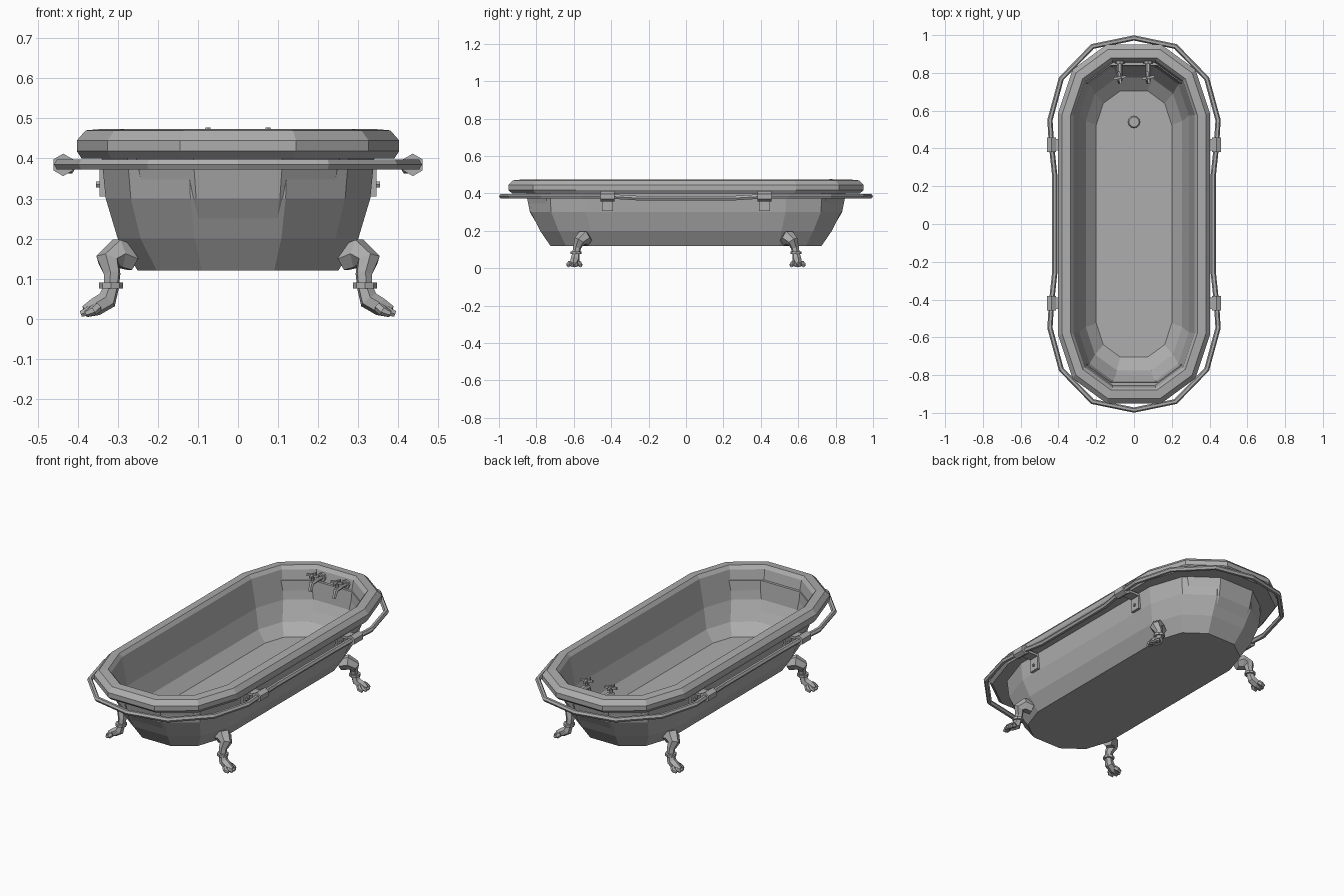
import bpy, bmesh, math
from mathutils import Matrix, Vector

if "Cube" in bpy.data.objects:
    bpy.data.objects.remove(bpy.data.objects["Cube"])

grey = bpy.data.materials.new("enamel_grey")
grey.use_nodes = True
COLOUR = (0.42, 0.42, 0.42, 1)
grey.diffuse_color = COLOUR
grey.node_tree.nodes["Principled BSDF"].inputs["Base Color"].default_value = COLOUR


def add_object(name, mesh):
    obj = bpy.data.objects.new(name, mesh)
    mesh.materials.clear()
    mesh.materials.append(grey)
    bpy.context.scene.collection.objects.link(obj)
    return obj


def from_bmesh(name, bm):
    bmesh.ops.recalc_face_normals(bm, faces=bm.faces)
    mesh = bpy.data.meshes.new(name)
    bm.to_mesh(mesh)
    bm.free()
    return add_object(name, mesh)


def tube(name, points, cyclic=False):
    """Six-sided tube through (x, y, z, radius) points."""
    curve = bpy.data.curves.new(name, "CURVE")
    curve.dimensions = "3D"
    curve.bevel_depth = 1
    curve.bevel_resolution = 1
    curve.use_fill_caps = True
    spline = curve.splines.new("POLY")
    spline.points.add(len(points) - 1)
    for p, (x, y, z, r) in zip(spline.points, points):
        p.co = (x, y, z, 1)
        p.radius = r
    spline.use_cyclic_u = cyclic
    spline.use_smooth = False
    temp = bpy.data.objects.new(name + "_path", curve)
    mesh = bpy.data.meshes.new_from_object(temp)
    bpy.data.objects.remove(temp)
    for f in mesh.polygons:
        f.use_smooth = False
    return add_object(name, mesh)


def box(name, centre, size, turn=0.0, axis="Z"):
    bm = bmesh.new()
    bmesh.ops.create_cube(bm, size=1)
    bm.transform(Matrix.Translation(centre) @ Matrix.Rotation(turn, 4, axis)
                 @ Matrix.Diagonal((*size, 1)))
    return from_bmesh(name, bm)


def prism(name, centre, radius, depth, sides=8, axis="Z", top=None):
    bm = bmesh.new()
    bmesh.ops.create_cone(bm, cap_ends=True, segments=sides, radius1=radius,
                          radius2=radius if top is None else top, depth=depth)
    turn = {"Z": Matrix(), "X": Matrix.Rotation(math.pi / 2, 4, "Y"),
            "Y": Matrix.Rotation(math.pi / 2, 4, "X")}[axis]
    bm.transform(Matrix.Translation(centre) @ turn)
    return from_bmesh(name, bm)


def oval(a, b, z):
    """Twelve-point outline: half width a, half length b."""
    quarter = [(a, b - 0.9 * a), (0.81 * a, b - 0.33 * a), (0.36 * a, b)]
    half = quarter + [(-x, y) for x, y in reversed(quarter)]
    return [(x, y, z) for x, y in half + [(-x, -y) for x, y in half]]


# Tub: outer wall, rolled rim, inner wall and floor
section = [(0.25, 0.725, 0.12), (0.30, 0.78, 0.20), (0.33, 0.83, 0.30),
           (0.34, 0.84, 0.40), (0.39, 0.93, 0.40), (0.402, 0.95, 0.418),
           (0.402, 0.95, 0.445), (0.38, 0.925, 0.47), (0.335, 0.88, 0.474),
           (0.32, 0.865, 0.455), (0.29, 0.835, 0.30), (0.255, 0.775, 0.20),
           (0.20, 0.705, 0.145)]
bm = bmesh.new()
rings = [[bm.verts.new(p) for p in oval(*s)] for s in section]
for low, high in zip(rings, rings[1:]):
    for i in range(len(low)):
        j = (i + 1) % len(low)
        bm.faces.new((low[i], low[j], high[j], high[i]))
bm.faces.new(rings[0][::-1])
bm.faces.new(rings[-1])
from_bmesh("tub", bm)

# Rail around the rim, dipping along the sides
side = [(0.22, 0.94, 0.385), (0.385, 0.77, 0.385), (0.445, 0.55, 0.385),
        (0.437, 0.42, 0.385), (0.42, 0.26, 0.375)]
right = side + [(x, -y, z) for x, y, z in reversed(side)]
loop = [(0, 0.985, 0.385)] + right + [(0, -0.985, 0.385)]
loop += [(-x, y, z) for x, y, z in reversed(right)]
tube("rail", [(*p, 0.014) for p in loop], cyclic=True)

# Leg path, from the tub down to the foot
leg = [(0.262, 0.535, 0.15, 0.034), (0.30, 0.55, 0.163, 0.04),
       (0.325, 0.57, 0.145, 0.031), (0.314, 0.582, 0.112, 0.022),
       (0.316, 0.588, 0.08, 0.020), (0.326, 0.592, 0.047, 0.025),
       (0.355, 0.597, 0.030, 0.023), (0.382, 0.60, 0.018, 0.015)]

for sx, side_name in ((1, "left"), (-1, "right")):
    for sy, end_name in ((-1, "front"), (1, "back")):
        tag = f"{end_name}_{side_name}_"

        # Claw foot: leg, collar and toes
        tube(tag + "leg", [(sx * x, sy * y, z, r) for x, y, z, r in leg])
        prism(tag + "collar", (sx * 0.317, sy * 0.588, 0.083), 0.03, 0.014)
        for k in range(4):
            off = (k - 1.5) * 0.021
            reach = 0.398 - 0.012 * abs(k - 1.5)
            y = sy * 0.597 + off
            tube(tag + f"toe_{k + 1}",
                 [(sx * 0.35, sy * 0.597 + off * 0.7, 0.030, 0.013),
                  (sx * (reach - 0.018), y, 0.019, 0.013),
                  (sx * reach, y, 0.012, 0.008)])

        # Rail bracket: clamp, arm, wall plate and bolt
        y = sy * 0.42
        prism(tag + "clamp", (sx * 0.436, y, 0.384), 0.028, 0.075, 6, "Y")
        box(tag + "bracket_arm", (sx * 0.385, y, 0.387), (0.10, 0.06, 0.014))
        box(tag + "bracket_plate", (sx * 0.338, y, 0.345), (0.016, 0.06, 0.08))
        prism(tag + "bolt", (sx * 0.348, y, 0.335), 0.008, 0.012, 6, "X")

    # Tap: wall flange, body with spout, stem and cross handle
    x = sx * 0.075
    tag = side_name + "_tap_"
    prism(tag + "flange", (x, 0.855, 0.425), 0.024, 0.014, 8, "Y")
    tube(tag + "body", [(x, 0.865, 0.425, 0.013), (x, 0.80, 0.43, 0.015),
                        (x, 0.765, 0.425, 0.014), (x, 0.748, 0.385, 0.010)])
    prism(tag + "stem", (x, 0.775, 0.448), 0.009, 0.04, 6)
    for k in range(2):
        box(tag + f"handle_{k + 1}", (x, 0.775, 0.465), (0.066, 0.013, 0.012),
            math.radians(10 + 90 * k))
    prism(tag + "knob", (x, 0.775, 0.470), 0.011, 0.014, 6, top=0.007)

# Drain: raised ring and plug in the floor
prism("drain_ring", (0, 0.54, 0.148), 0.033, 0.01, 12, top=0.027)
prism("drain_plug", (0, 0.54, 0.152), 0.020, 0.01, 12)
